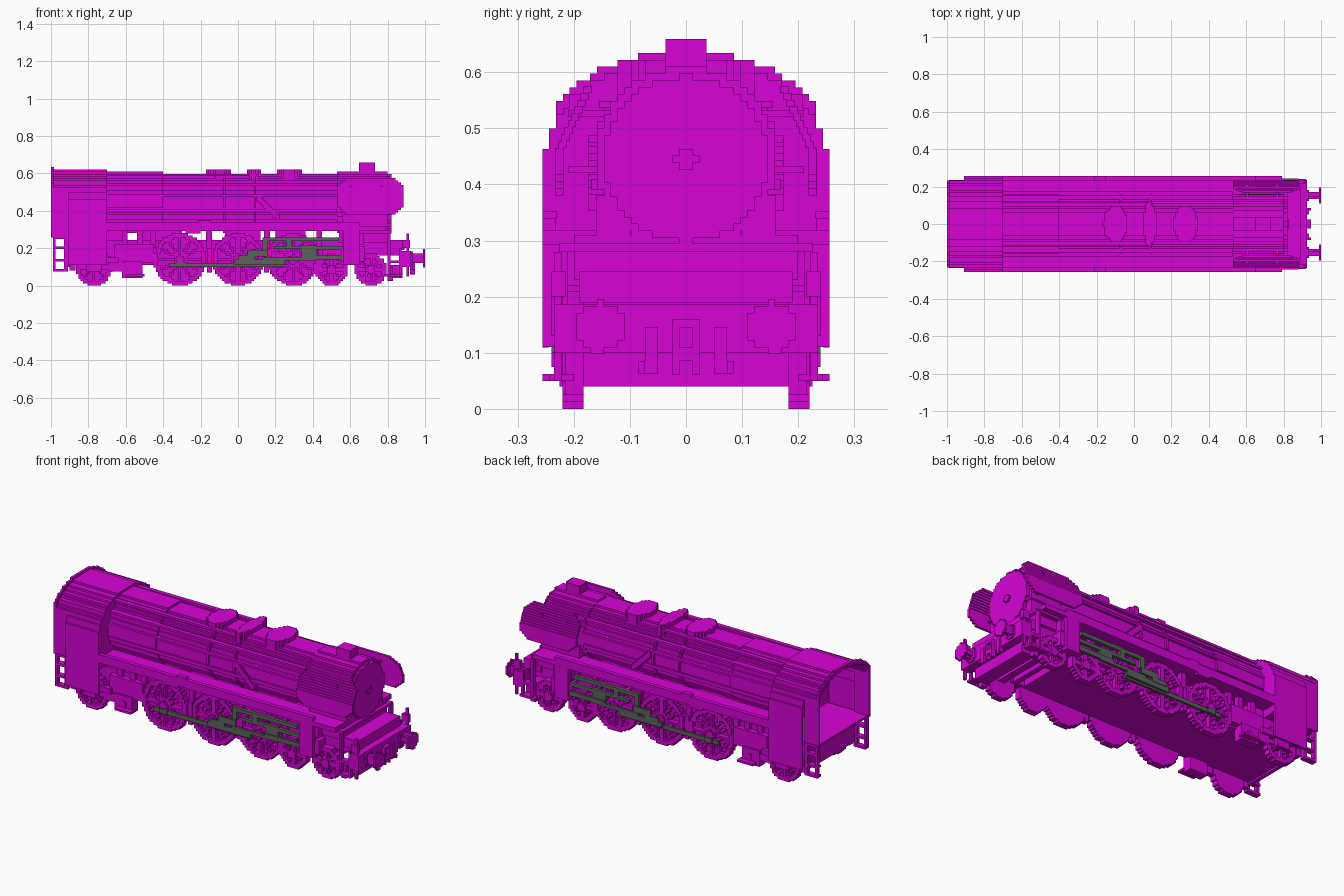
import bpy, bmesh, math

old = bpy.data.objects.get("Cube")
if old:
    bpy.data.objects.remove(old, do_unlink=True)

V = 2 / 164  # size of one cube step


def material(name, rgb):
    m = bpy.data.materials.new(name)
    m.use_nodes = True
    m.diffuse_color = (*rgb, 1)
    m.node_tree.nodes["Principled BSDF"].inputs["Base Color"].default_value = (*rgb, 1)
    return m


MAGENTA = material("magenta", (0.68, 0.001, 0.68))
GREY = material("rod grey", (0.1, 0.125, 0.1))


def finish(name, bm, mat):
    bmesh.ops.recalc_face_normals(bm, faces=bm.faces)
    mesh = bpy.data.meshes.new(name)
    bm.to_mesh(mesh)
    bm.free()
    mesh.materials.append(mat)
    bpy.context.collection.objects.link(bpy.data.objects.new(name, mesh))


def boxes(name, spans, mat=MAGENTA, mirror=True):
    """Blocks given as x0, x1, y0, y1, z0, z1, repeated on the other side."""
    bm = bmesh.new()
    for x0, x1, y0, y1, z0, z1 in spans:
        for s in ((1, -1) if mirror else (1,)):
            vs = bmesh.ops.create_cube(bm, size=1)["verts"]
            for v in vs:
                v.co.x = x1 if v.co.x > 0 else x0
                v.co.y = s * (y1 if v.co.y > 0 else y0)
                v.co.z = z1 if v.co.z > 0 else z0
    finish(name, bm, mat)


def prism(name, axis, inside, a0, a1, mat=MAGENTA):
    """Stepped prism along an axis; inside(u, v) picks the cells of its section."""
    cells = {(i, j) for i in range(-84, 84) for j in range(-22, 56)
             if inside((i + .5) * V, (j + .5) * V)}
    bm, cache = bmesh.new(), {}

    def vert(i, j, a):
        if (i, j, a) not in cache:
            u, w = i * V, j * V
            co = {"X": (a, u, w), "Y": (u, a, w), "Z": (u, w, a)}[axis]
            cache[i, j, a] = bm.verts.new(co)
        return cache[i, j, a]

    for i, j in cells:
        ring = [(i, j), (i + 1, j), (i + 1, j + 1), (i, j + 1)]
        for a in (a0, a1):
            bm.faces.new([vert(*c, a) for c in ring])
        for k, (di, dj) in enumerate(((0, -1), (1, 0), (0, 1), (-1, 0))):
            if (i + di, j + dj) not in cells:
                p, q = ring[k], ring[(k + 1) % 4]
                bm.faces.new([vert(*p, a0), vert(*q, a0), vert(*q, a1), vert(*p, a1)])
    finish(name, bm, mat)


def disc(cu, cv, r):
    return lambda u, v: math.hypot(u - cu, v - cv) < r


# Boiler, smokebox and their bands
BZ = 0.445
prism("boiler", "X", disc(0, BZ, .158), -.72, .53)
prism("firebox_casing", "X", disc(0, BZ, .168), -.72, -.4)
prism("smokebox", "X", disc(0, BZ, .164), .53, .80)
prism("smokebox_door", "X", disc(0, BZ, .147), .80, .82)
prism("door_handle", "X", lambda y, z: abs(y) + abs(z - BZ) < .026, .82, .83)
for n, x in enumerate((-.08, .085)):
    prism(f"boiler_band_{n}", "X", disc(0, BZ, .168), x, x + V)

# Domes and chimney
for name, x, rx, ry in (("sand_dome", -.1, .065, .1), ("middle_dome", .085, .036, .12),
                        ("steam_dome", .275, .065, .1)):
    prism(name, "Z", lambda u, v: ((u - x) / rx) ** 2 + (v / ry) ** 2 < 1, .56, .622)
prism("chimney", "Z", lambda u, v: max(abs(u - .69), abs(v)) < .04
      and abs(u - .69) + abs(v) < .07, .58, .659)

# Handrails and pipes along the boiler
boxes("boiler_pipes", [(-.7, .53, .15, .174, .475, .487), (-.7, .53, .13, .155, .536, .549),
                       (-.7, .1, .09, .115, .585, .597), (-.7, .53, .15, .168, .39, .41)])
boxes("feed_pipe", [(.1 + k * V, .1 + (k + 2) * V, .14, .175, .45 - k * V, .48 - k * V)
                    for k in range(9)])


# Cab: arched shell, open at the rear
def arch(y, z, grow=0, limit=1):
    t = max(0, (z - .385) / (.238 + grow))
    if t >= 1:
        return False
    w = (.258 + grow) * (1 - t ** 2.6) ** (1 / 2.2)
    return abs(y) < min(w, limit)


def shell(low, grow=0, limit=1):
    return lambda y, z: z > low and arch(y, z, grow, limit) and not arch(
        y, z, grow - 1.5 * V, limit - 1.5 * V)


prism("cab_walls", "X", shell(.11), -.91, -.70)
prism("cab_rear_walls", "X", shell(.25, 0, .234), -.985, -.91)
prism("cab_rear_rim", "X", shell(.25, .012, .234), -1, -.985)
prism("cab_front_wall", "X", lambda y, z: z > .25 and arch(y, z, -.01), -.73, -.70)
boxes("cab_floor", [(-.99, -.70, -.235, .235, .25, .262),
                    (-.92, -.90, -.205, .205, .10, .25)], mirror=False)

# Rear steps beneath the cab
boxes("rear_steps", [(-.99, -.915, .2, .232, .075, .088), (-.99, -.915, .2, .232, .13, .142),
                     (-.99, -.93, .2, .232, .195, .21),
                     (-.99, -.975, .21, .232, .075, .26), (-.93, -.91, .21, .232, .075, .26)])

# Running boards with edge strips
boxes("running_board", [(-.70, .79, .12, .256, .293, .318), (-.70, .65, .232, .256, .293, .34),
                        (.56, .80, .10, .16, .30, .38)])
boxes("board_fittings", [(-.21, -.15, .23, .256, .34, .352), (-.28, -.2, .235, .256, .28, .293)])

# Smoke deflectors: upright below, leaning inward above, with clipped corners
for side, s in (("left", 1), ("right", -1)):
    for k in range(16):
        z0 = .38 + k * V
        t = k / 15
        clip = max(0, abs(t - .5) - .3) * .22
        y = .226 - max(0, t - .4) * .085
        boxes(f"{side}_deflector_row_{k}",
              [(.53 + clip, .885 - clip, s * y - V * .6, s * y + V * .6, z0, z0 + V)],
              mirror=False)
boxes("deflector_brackets", [(x, x + V, .13, .21, z, z + V) for x in (.6, .76) for z in (.42, .52)])

# Main frame with open crossbars at the front
boxes("main_frame", [(-.90, .57, -.183, .183, .11, .245), (.57, .86, -.183, .183, .16, .245),
                     (.61, .64, -.183, .183, .11, .16), (.69, .73, -.183, .183, .09, .16),
                     (-.72, -.6, -.17, .17, .245, .3), (-.52, -.3, -.15, .15, .245, .3),
                     (-.07, .12, -.1, .1, .245, .3), (.2, .36, -.1, .1, .245, .3),
                     (.54, .80, -.2, .2, .23, .31)], mirror=False)
boxes("frame_brackets", [(x, x + .03, .17, .2, .2, .295) for x in (-.62, -.54, -.47, -.17, .14, .42)])
boxes("ash_pan", [(-.62, -.51, .17, .225, .04, .13), (-.66, -.45, .17, .215, .12, .22)])
boxes("trailing_truck", [(-.9, -.64, .2, .235, .12, .15), (-.81, -.73, .2, .24, .075, .125),
                         (-.90, -.87, .19, .22, .08, .12), (-.68, -.62, .19, .22, .075, .12)])
boxes("lower_step", [(-.6, -.5, .215, .256, .05, .062), (-.57, -.55, .22, .23, .06, .1)])


# Spoked wheels
def wheel(cx, r, spokes):
    def inside(x, z):
        dx, dz = x - cx, z - r
        d = math.hypot(dx, dz)
        if d > r:
            return False
        phase = math.atan2(dz, dx) * spokes / (2 * math.pi)
        off = abs(phase - round(phase)) * 2 * math.pi / spokes * d
        return d > r - 2 * V or d < r * .28 or off < V * .55
    return inside


WHEELS = [(-.77, .098, 8), (-.31, .14, 12), (0, .14, 12), (.295, .14, 12),
          (.50, .085, 8), (.71, .085, 8)]
for n, (x, r, spokes) in enumerate(WHEELS):
    for side, s in (("left", 1), ("right", -1)):
        prism(f"{side}_wheel_{n}", "Y", wheel(x, r, spokes), s * .195, s * .22)
        prism(f"{side}_wheel_back_{n}", "Y", disc(x, r, r), s * .183, s * .195)
        prism(f"{side}_hub_{n}", "Y", disc(x, r, .026), s * .2, s * .232)

# Brake shoes between the wheels
boxes("brake_gear", [(x, x + .025, .185, .215, .07, .2) for x in (-.165, .14, .43)])

# Cylinders
boxes("cylinder", [(.565, .65, .17, .256, .11, .295), (.55, .68, .18, .24, .13, .21),
                   (.56, .67, .18, .235, .22, .28)])

# Rods and valve gear
boxes("side_rod", [(-.37, .25, .222, .234, .10, .122), (-.33, -.28, .222, .24, .10, .127)],
      GREY)
boxes("main_rod", [(-.02, .25, .234, .247, .11, .14), (.13, .42, .234, .247, .135, .152),
                   (.34, .565, .234, .247, .14, .165)], GREY)
boxes("valve_gear", [(.13, .54, .222, .24, .238, .258), (.13, .16, .222, .24, .19, .24),
                     (.0, .09, .24, .25, .135, .16), (.05, .16, .24, .25, .155, .19),
                     (.34, .42, .222, .24, .16, .215), (.40, .56, .222, .24, .192, .212),
                     (.19, .36, .222, .24, .195, .212), (.26, .29, .222, .24, .212, .24)], GREY)

# Front platform, buffer beam and steps
boxes("front_platform", [(.65, .82, -.225, .225, .28, .295), (.78, .89, -.19, .19, .19, .245),
                         (.80, .88, -.183, .183, .04, .11), (.87, .925, -.235, .235, .10, .186)],
      mirror=False)
boxes("front_steps", [(.78, .88, .2, .244, .05, .062), (.80, .815, .21, .235, .06, .28),
                      (.86, .875, .22, .235, .06, .2), (.8, .87, .2, .235, .12, .135)])
boxes("lamp_posts", [(.9, .915, .222, .235, .05, .28), (.88, .92, .215, .24, .2, .245)])
boxes("guard_irons", [(.80, .83, .183, .215, .025, .1)])

# Buffers, coupling hook and hoses
for side, s in (("left", 1), ("right", -1)):
    prism(f"{side}_buffer_head", "X", disc(s * .153, .146, .044), .988, 1)
    prism(f"{side}_buffer_shaft", "X", disc(s * .153, .146, .022), .92, .99)
    prism(f"{side}_buffer_base", "X", disc(s * .153, .146, .036), .92, .935)
boxes("coupling_hook", [(.92, .945, .012, .025, .06, .16), (.92, .945, -.012, .012, .085, .11),
                        (.92, .945, -.012, .012, .145, .16)])
boxes("brake_hoses", [(.92, .935, .05, .073, .063, .146), (.92, .945, .073, .085, .063, .085)])
